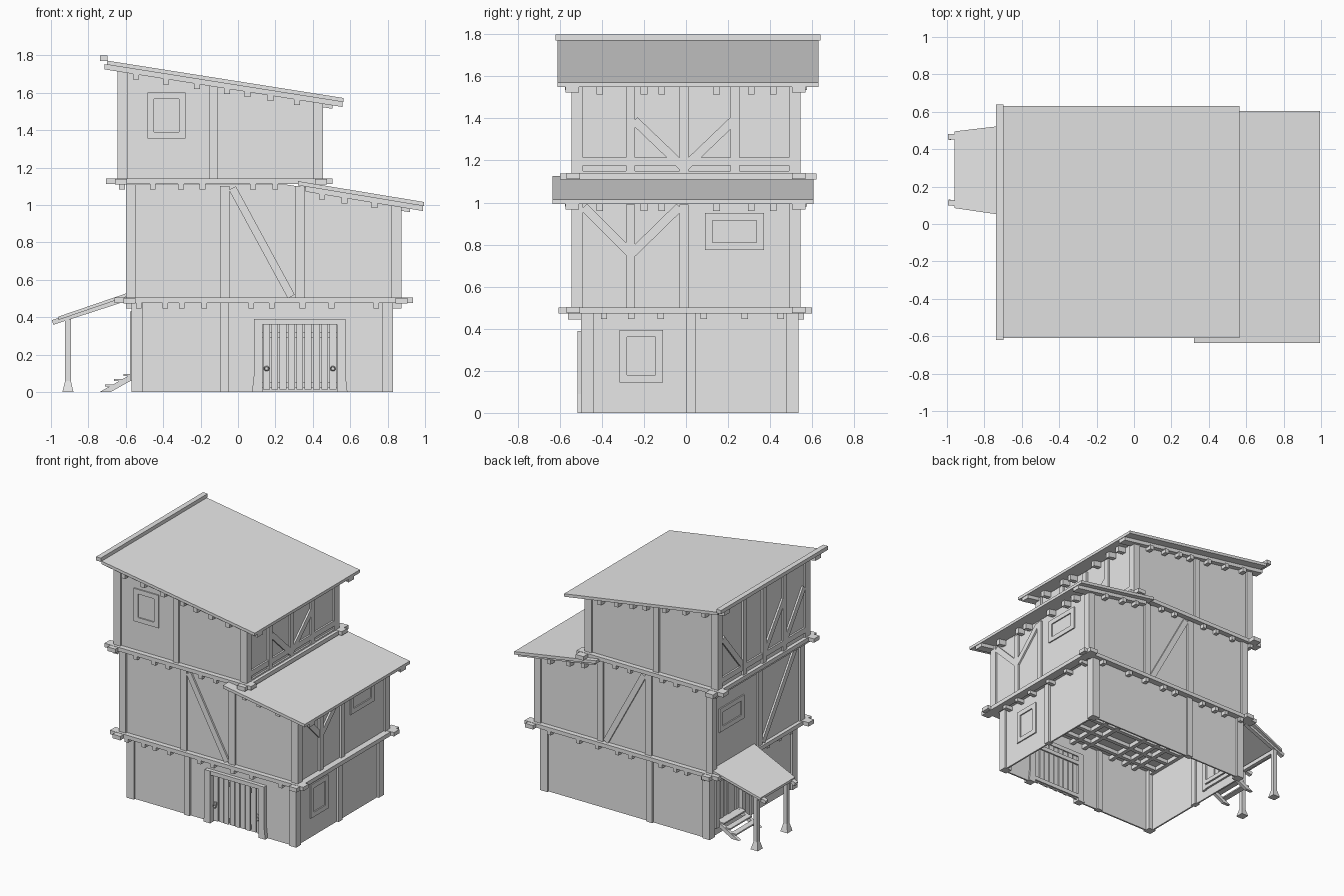
import bpy, bmesh, math
from mathutils import Vector, Matrix

cube = bpy.data.objects.get("Cube")
if cube:
    bpy.data.objects.remove(cube, do_unlink=True)

grey = bpy.data.materials.new("plain grey")
grey.use_nodes = True
grey.diffuse_color = (0.8, 0.8, 0.8, 1)
grey.node_tree.nodes["Principled BSDF"].inputs["Base Color"].default_value = (0.8, 0.8, 0.8, 1)


def finish(name, bm):
    bmesh.ops.recalc_face_normals(bm, faces=bm.faces)
    me = bpy.data.meshes.new(name)
    bm.to_mesh(me)
    bm.free()
    me.materials.append(grey)
    ob = bpy.data.objects.new(name, me)
    bpy.context.collection.objects.link(ob)
    return ob


def box(name, x0, x1, y0, y1, z0, z1):
    bm = bmesh.new()
    size = Matrix.Diagonal((x1 - x0, y1 - y0, z1 - z0, 1))
    mid = Matrix.Translation(((x0 + x1) / 2, (y0 + y1) / 2, (z0 + z1) / 2))
    bmesh.ops.create_cube(bm, size=1, matrix=mid @ size)
    return finish(name, bm)


def prism(name, pts, y0, y1):
    """Extrude an (x, z) outline along y."""
    bm = bmesh.new()
    face = bm.faces.new([bm.verts.new((x, y0, z)) for x, z in pts])
    out = bmesh.ops.extrude_face_region(bm, geom=[face])
    verts = [v for v in out["geom"] if isinstance(v, bmesh.types.BMVert)]
    bmesh.ops.translate(bm, verts=verts, vec=(0, y1 - y0, 0))
    return finish(name, bm)


def bar(name, p, q, width, depth, normal):
    """Straight timber from p to q, with its depth along the given normal."""
    p, q, n = Vector(p), Vector(q), Vector(normal)
    d = (q - p).normalized()
    s = d.cross(n)
    rot = Matrix((d, s, n)).transposed().to_4x4()
    bm = bmesh.new()
    size = Matrix.Diagonal(((q - p).length, width, depth, 1))
    bmesh.ops.create_cube(bm, size=1, matrix=Matrix.Translation((p + q) / 2) @ rot @ size)
    return finish(name, bm)


# Outward direction of each wall: axis index and sign
SIDES = {"front": (1, -1), "back": (1, 1), "left": (0, 1), "right": (0, -1)}


def plate(name, side, at, u0, u1, z0, z1, out=0.0, depth=0.04):
    """Upright slab on a wall; its outer face lies `out` beyond `at`."""
    axis, s = SIDES[side]
    a, b = sorted((at + s * out, at + s * (out - depth)))
    if axis == 1:
        return box(name, u0, u1, a, b, z0, z1)
    return box(name, a, b, u0, u1, z0, z1)


def brace(name, side, at, u0, z0, u1, z1, width=0.042):
    axis, s = SIDES[side]
    c = at - s * 0.012
    if axis == 1:
        return bar(name, (u0, c, z0), (u1, c, z1), width, 0.02, (0, 1, 0))
    return bar(name, (c, u0, z0), (c, u1, z1), width, 0.02, (1, 0, 0))


def window(name, side, at, u0, u1, z0, z1, w=0.035):
    for a, b, c, d in ((u0, u0 + w, z0, z1), (u1 - w, u1, z0, z1),
                       (u0 + w, u1 - w, z0, z0 + w), (u0 + w, u1 - w, z1 - w, z1)):
        plate(name + "_frame", side, at, a, b, c, d, 0.004)


def plank_door(name, side, at, u0, u1, z0, z1, count):
    step = (u1 - u0) / count
    for i in range(count):
        plate(name + "_plank", side, at, u0 + i * step + 0.004, u0 + (i + 1) * step - 0.004,
              z0 + 0.012, z1, -0.008 - 0.004 * (i % 2), 0.012)
    for z in (z0 + 0.02, z1 - 0.07):
        plate(name + "_rail", side, at, u0, u1, z, z + 0.03, -0.022, 0.012)


def top_roof(x):
    return 1.735 - 0.158 * (x + 0.64)


def low_roof(x):
    return min(1.11, 1.095 - 0.165 * (x - 0.35))


def slope(name, x0, x1, f, lift, thick, y0, y1):
    prism(name, [(x0, f(x0) + lift), (x1, f(x1) + lift),
                 (x1, f(x1) + lift + thick), (x0, f(x0) + lift + thick)], y0, y1)


# Ground floor walls, open underneath, with two door openings
G = (-0.57, 0.83, -0.50, 0.535)
IN = 0.015
for u0, u1, z0 in ((-0.555, 0.12, 0), (0.54, 0.815, 0), (0.12, 0.54, 0.36)):
    plate("ground_front_wall", "front", G[2], u0, u1, z0, 0.48, -IN, 0.012)
for u0, u1, z0, z1 in ((-0.485, 0.15, 0, 0.48), (0.44, 0.52, 0, 0.48),
                       (0.15, 0.44, 0.41, 0.48), (0.15, 0.44, 0, 0.09)):
    plate("ground_right_wall", "right", G[0], u0, u1, z0, z1, -IN, 0.012)
plate("ground_back_wall", "back", G[3], -0.555, 0.815, 0, 0.48, -IN, 0.012)
plate("ground_left_wall", "left", G[1], -0.485, 0.52, 0, 0.48, -IN, 0.012)

# Ground floor posts
for x in (-0.57, 0.77):
    for y in (-0.50, 0.475):
        box("ground_corner_post", x, x + 0.06, y, y + 0.06, 0, 0.48)
for side, at in (("front", G[2]), ("back", G[3])):
    plate("ground_post", side, at, -0.095, -0.05, 0, 0.48)
for side, at in (("left", G[1]), ("right", G[0])):
    plate("ground_post", side, at, 0, 0.045, 0, 0.48)

# Middle and top storey bodies
prism("middle_walls", [(-0.585, 0.48), (0.86, 0.48), (0.86, low_roof(0.86)),
                       (0.35, low_roof(0.35)), (0.25, 1.11), (-0.585, 1.11)], -0.53, 0.53)
prism("top_walls", [(-0.63, 1.12), (0.44, 1.12), (0.44, top_roof(0.44)),
                    (-0.63, top_roof(-0.63))], -0.53, 0.53)

# Posts of the upper storeys
for y in (-0.545, 0.49):
    for x in (-0.60, 0.82):
        box("middle_corner_post", x, x + 0.055, y, y + 0.055, 0.49, low_roof(x + 0.05))
    for x in (-0.645, 0.40):
        box("top_corner_post", x, x + 0.055, y, y + 0.055, 1.13, top_roof(x + 0.05))
for side, at in (("front", -0.545), ("back", 0.545)):
    for x in (-0.095, 0.305):
        plate("middle_post", side, at, x, x + 0.05, 0.49, 1.10)
    plate("top_post", side, at, -0.155, -0.11, 1.13, top_roof(-0.11))
    brace("middle_brace", side, at, -0.03, 1.09, 0.285, 0.51)

# Belt beams crossing at the corners, and floor joists beneath them
for z, x0, x1, ya, yb, xs, ys in (
        (0.475, -0.66, 0.935, -0.605, 0.60,
         (-0.53, -0.39, -0.30, -0.18, 0.07, 0.18, 0.345, 0.50, 0.74),
         (-0.39, -0.26, -0.12, 0.085, 0.28, 0.45)),
        (1.112, -0.705, 0.505, -0.60, 0.62,
         (-0.62, -0.455, -0.305, -0.19, 0.08, 0.20), ())):
    for y in (-0.535, 0.535):
        box("long_belt_beam", x0, x1, y - 0.032, y + 0.032, z, z + 0.029)
    for x in (x0 + 0.08, x1 - 0.06):
        box("cross_belt_beam", x - 0.032, x + 0.032, ya, yb, z - 0.003, z + 0.027)
    for x in xs:
        box("floor_joist", x - 0.015, x + 0.015, -0.56, 0.56, z - 0.03, z)
    for y in ys:
        box("floor_cross_joist", -0.60, 0.875, y - 0.015, y + 0.015, z - 0.028, z)

# Timber framing of the left wall
for y in (-0.285, -0.03):
    plate("middle_left_post", "left", 0.875, y, y + 0.043, 0.49, 0.99)
brace("middle_left_brace", "left", 0.875, -0.485, 0.98, -0.265, 0.76)
brace("middle_left_brace", "left", 0.875, -0.03, 0.98, -0.255, 0.76)
for y in (-0.285, -0.03, 0.212):
    plate("top_left_post", "left", 0.455, y, y + 0.043, 1.13, 1.55)
plate("top_left_rail", "left", 0.455, -0.49, 0.49, 1.175, 1.215, -0.002)
plate("top_left_sill", "left", 0.455, -0.49, 0.49, 1.13, 1.15, -0.002)
for s in (-1, 1):
    brace("top_left_brace", "left", 0.455, s * 0.235 - 0.01, 1.39, -0.01, 1.165)

# Timber framing of the right wall
plate("middle_right_post", "right", -0.60, -0.045, 0.0, 0.49, 1.11)
brace("middle_right_brace", "right", -0.60, -0.06, 0.51, -0.46, 1.09)
for y in (-0.27, -0.03, 0.20):
    plate("top_right_post", "right", -0.645, y, y + 0.045, 1.13, 1.72)
plate("top_right_rail", "right", -0.645, -0.49, 0.49, 1.175, 1.215, -0.002)
for u0, z0, u1, z1 in ((0.48, 1.50, 0.25, 1.22), (-0.02, 1.22, -0.24, 1.52),
                       (-0.27, 1.22, -0.48, 1.52)):
    brace("top_right_brace", "right", -0.645, u0, z0, u1, z1)

# Windows
window("ground_window", "left", 0.82, -0.315, -0.11, 0.145, 0.395)
window("middle_left_window", "left", 0.865, 0.09, 0.37, 0.775, 0.95)
window("middle_right_window", "right", -0.59, 0.16, 0.45, 0.775, 0.95)
window("top_window", "front", -0.535, -0.485, -0.28, 1.355, 1.60)

# Front double door with flared jambs and ring handles
for x, s in ((0.13, -1), (0.53, 1)):
    prism("front_door_jamb", [(x, 0), (x + s * 0.055, 0), (x + s * 0.045, 0.09),
                              (x + s * 0.045, 0.39), (x, 0.39)], -0.515, -0.46)
box("front_door_lintel", 0.13, 0.53, -0.512, -0.46, 0.36, 0.39)
plank_door("front_door", "front", -0.49, 0.13, 0.53, 0.0, 0.36, 9)
for x in (0.153, 0.507):
    plate("handle_plate", "front", -0.49, x - 0.01, x + 0.01, 0.13, 0.155, 0.0, 0.01)
    bpy.ops.mesh.primitive_torus_add(location=(x, -0.494, 0.125), rotation=(math.pi / 2, 0, 0),
                                     major_radius=0.012, minor_radius=0.003,
                                     major_segments=10, minor_segments=4)
    ring = bpy.context.object
    ring.name = "door_ring"
    ring.data.materials.append(grey)

# Right side door and its steps
for y in (0.125, 0.43):
    plate("side_door_jamb", "right", G[0], y, y + 0.035, 0.06, 0.43, 0.008, 0.05)
plate("side_door_lintel", "right", G[0], 0.16, 0.43, 0.395, 0.43, 0.008, 0.05)
plate("side_door_sill", "right", G[0], 0.16, 0.43, 0.065, 0.095, 0.008, 0.05)
plank_door("side_door", "right", G[0] + 0.01, 0.16, 0.43, 0.085, 0.40, 6)
for y in (0.17, 0.42):
    prism("step_stringer", [(-0.74, 0), (-0.68, 0), (-0.565, 0.065), (-0.565, 0.098)],
          y - 0.012, y + 0.012)
for i in range(3):
    x, z = -0.69 + 0.05 * i, 0.03 + 0.028 * i
    box("step_tread", x - 0.022, x + 0.022, 0.165, 0.425, z, z + 0.01)

# Porch roof, flaring towards the wall, with rafters and posts
bm = bmesh.new()
bottom = [bm.verts.new(v) for v in ((-0.96, 0.085, 0.385), (-0.96, 0.495, 0.385),
                                    (-0.58, 0.54, 0.515), (-0.58, 0.03, 0.515))]
face = bm.faces.new(bottom)
out = bmesh.ops.extrude_face_region(bm, geom=[face])
bmesh.ops.translate(bm, verts=[v for v in out["geom"] if isinstance(v, bmesh.types.BMVert)],
                    vec=(0, 0, 0.018))
finish("porch_roof", bm)
for y, spread in ((0.115, -0.04), (0.465, 0.03)):
    bar("porch_rafter", (-0.99, y, 0.372), (-0.58, y + spread, 0.505), 0.03, 0.026,
        Vector((0.41, spread, 0.133)).cross((0, 1, 0)).normalized())
    box("porch_post", -0.924, -0.894, y - 0.015, y + 0.015, 0, 0.39)
    bm = bmesh.new()
    bmesh.ops.create_cone(bm, cap_ends=True, segments=4, radius1=0.042, radius2=0.021,
                          depth=0.06, matrix=Matrix.Translation((-0.909, y, 0.03))
                          @ Matrix.Rotation(math.pi / 4, 4, "Z"))
    finish("porch_post_foot", bm)
box("porch_cross_beam", -0.924, -0.896, 0.10, 0.48, 0.36, 0.39)

# Main roof: sheet, edge rafters, purlins, eave joists and ridge cap
slope("top_roof_sheet", -0.70, 0.565, top_roof, 0.005, 0.022, -0.61, 0.63)
slope("low_roof_sheet", 0.32, 0.995, low_roof, 0.005, 0.022, -0.635, 0.605)
for y in (-0.54, 0.535):
    slope("top_edge_rafter", -0.715, 0.56, top_roof, -0.022, 0.028, y - 0.032, y + 0.032)
    slope("low_edge_rafter", 0.36, 0.99, low_roof, -0.022, 0.028, y - 0.032, y + 0.032)
for x in (-0.545, -0.385, -0.22, -0.06, 0.05, 0.175, 0.315):
    z = top_roof(x) - 0.05
    box("top_purlin", x - 0.016, x + 0.016, -0.575, 0.575, z, z + 0.034)
for x in (0.45, 0.57, 0.73):
    z = low_roof(x) - 0.05
    box("low_purlin", x - 0.016, x + 0.016, -0.575, 0.575, z, z + 0.034)
for y in (-0.41, -0.20, -0.115, 0.145, 0.31, 0.415):
    slope("top_eave_joist", 0.38, 0.505, top_roof, -0.04, 0.042, y - 0.016, y + 0.016)
    slope("low_eave_joist", 0.80, 0.92, low_roof, -0.04, 0.042, y - 0.016, y + 0.016)
box("ridge_cap", -0.737, -0.698, -0.62, 0.64, 1.77, 1.798)
